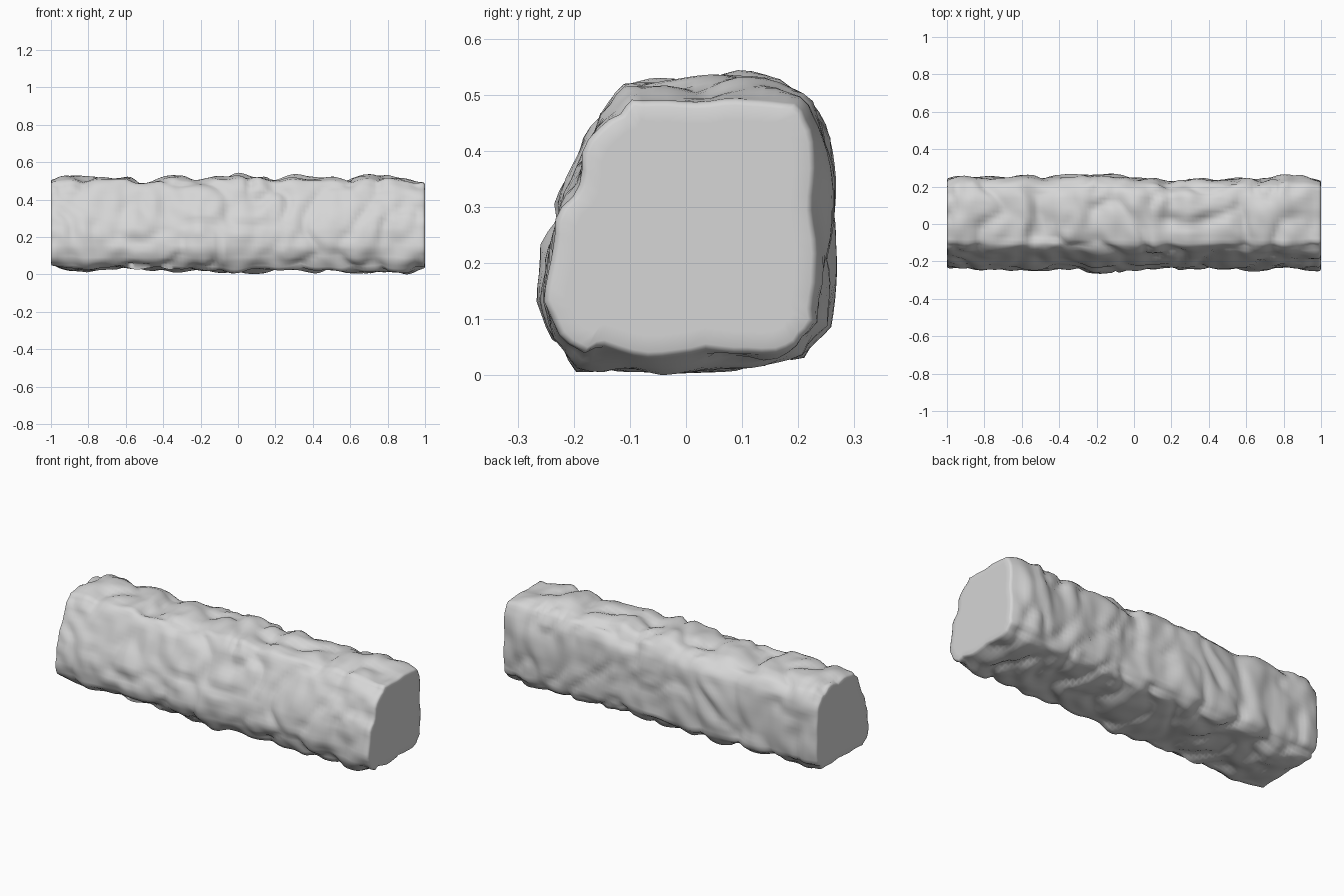
import bpy, bmesh, math
from mathutils import Vector, noise

cube = bpy.data.objects.get("Cube")
if cube:
    bpy.data.objects.remove(cube, do_unlink=True)

# Unworn cross-section of the beam as (y, z), counter-clockwise seen from +x
PROFILE = [(-0.2, -0.004), (-0.05, -0.009), (0.1, -0.004), (0.215, 0.016), (0.264, 0.08),
           (0.272, 0.2), (0.275, 0.33), (0.265, 0.44), (0.23, 0.508), (0.163, 0.539),
           (0.08, 0.551), (-0.05, 0.542), (-0.125, 0.53), (-0.173, 0.473),
           (-0.213, 0.389), (-0.249, 0.313), (-0.271, 0.24), (-0.278, 0.13), (-0.258, 0.06)]

# Wear of each long side in thousandths, evenly spaced from -x to +x
TOP = [28, 16, 23, 18, 24, 40, 16, 16, 30, 22, 0, 8, 36, 12, 23, 23, 23, 10, 10, 24, 30]
BOTTOM = [28, 16, 6, 30, 26, 30, 16, 12, 20, 16, 4, 10, 16, 26, 10, 20, 12, 12, 16, 6, 26]
FRONT = [28, 28, 14, 22, 24, 18, 28, 28, 8, 12, 22, 28, 28, 34, 34, 28, 18, 22, 26, 24, 12]
BACK = [20, 8, 14, 14, 0, 14, 10, 2, 0, 2, 18, 24, 34, 24, 28, 24, 18, 28, 6, 12, 28]
RINGS, SIDES = 101, 72


def resample(points, count):
    """Evenly spaced points along a closed outline."""
    pts = [Vector(p) for p in points]
    edges = list(zip(pts, pts[1:] + pts[:1]))
    step = sum((b - a).length for a, b in edges) / count
    result, along, target = [], 0.0, 0.0
    for a, b in edges:
        length = (b - a).length
        while target < along + length - 1e-6 and len(result) < count:
            result.append(a.lerp(b, (target - along) / length))
            target += step
        along += length
    return result


def side_wear(table, x):
    """Smoothly interpolated wear at a position along the beam."""
    place = (x + 1) / 2 * (len(table) - 1)
    i = min(int(place), len(table) - 2)
    t = place - i
    t = t * t * (3 - 2 * t)
    return (table[i] * (1 - t) + table[i + 1] * t) / 1000


def chipped(x, yz, outward):
    """Surface point worn inwards into broad lumps with narrow valleys."""
    p = Vector((x, yz.x, yz.y))
    q = p + noise.noise_vector(p * 3) * 0.1
    broad = abs(noise.noise(Vector((q.x * 5, q.y * 4, q.z * 4))))
    fine = noise.noise(q * 12)
    depth = 0.023 * (1 - min(1, broad * 2.6)) ** 1.5 * (0.6 + 0.4 * abs(outward.y))
    depth += 0.013 * max(0, fine + 0.5)
    across, upright = (BACK if outward.x > 0 else FRONT), (TOP if outward.y > 0 else BOTTOM)
    depth += side_wear(across, x) * outward.x ** 2 + side_wear(upright, x) * outward.y ** 2
    yz = yz - outward * depth
    return Vector((x, yz.x, yz.y))


outline = resample(PROFILE, SIDES)
normals = []
for i in range(SIDES):
    t = (outline[(i + 2) % SIDES] - outline[i - 2]).normalized()
    normals.append(Vector((t.y, -t.x)))

bm = bmesh.new()


def bridge(a, b):
    for i in range(SIDES):
        j = (i + 1) % SIDES
        bm.faces.new((a[i], a[j], b[j], b[i]))


# Rough sides
rings = []
for r in range(RINGS):
    x = -0.985 + 1.97 * r / (RINGS - 1)
    rings.append([bm.verts.new(chipped(x, p, n)) for p, n in zip(outline, normals)])
for a, b in zip(rings, rings[1:]):
    bridge(a, b)

# Flat sawn ends with a softly worn rim
for end, sign in ((rings[0], -1), (rings[-1], 1)):
    previous = end
    for x, inset in ((0.996, 0.004), (1, 0.012), (1, 0.04)):
        ring = [bm.verts.new((sign * x, v.co.y - n.x * inset, v.co.z - n.y * inset))
                for v, n in zip(end, normals)]
        bridge(previous, ring)
        previous = ring
    bm.faces.new(previous)
bmesh.ops.recalc_face_normals(bm, faces=bm.faces)

# Rest the beam on the ground
lowest = min(v.co.z for v in bm.verts)
bmesh.ops.translate(bm, verts=bm.verts, vec=(0, 0, -lowest))

mesh = bpy.data.meshes.new("stone_beam")
bm.to_mesh(mesh)
bm.free()
beam = bpy.data.objects.new("stone_beam", mesh)
bpy.context.collection.objects.link(beam)

stone = bpy.data.materials.new("pale_grey_stone")
stone.use_nodes = True
colour = (0.67, 0.67, 0.67, 1)
stone.diffuse_color = colour
stone.node_tree.nodes["Principled BSDF"].inputs["Base Color"].default_value = colour
mesh.materials.append(stone)

bpy.context.view_layer.objects.active = beam
beam.select_set(True)
bpy.ops.object.shade_smooth_by_angle(angle=math.radians(75))
